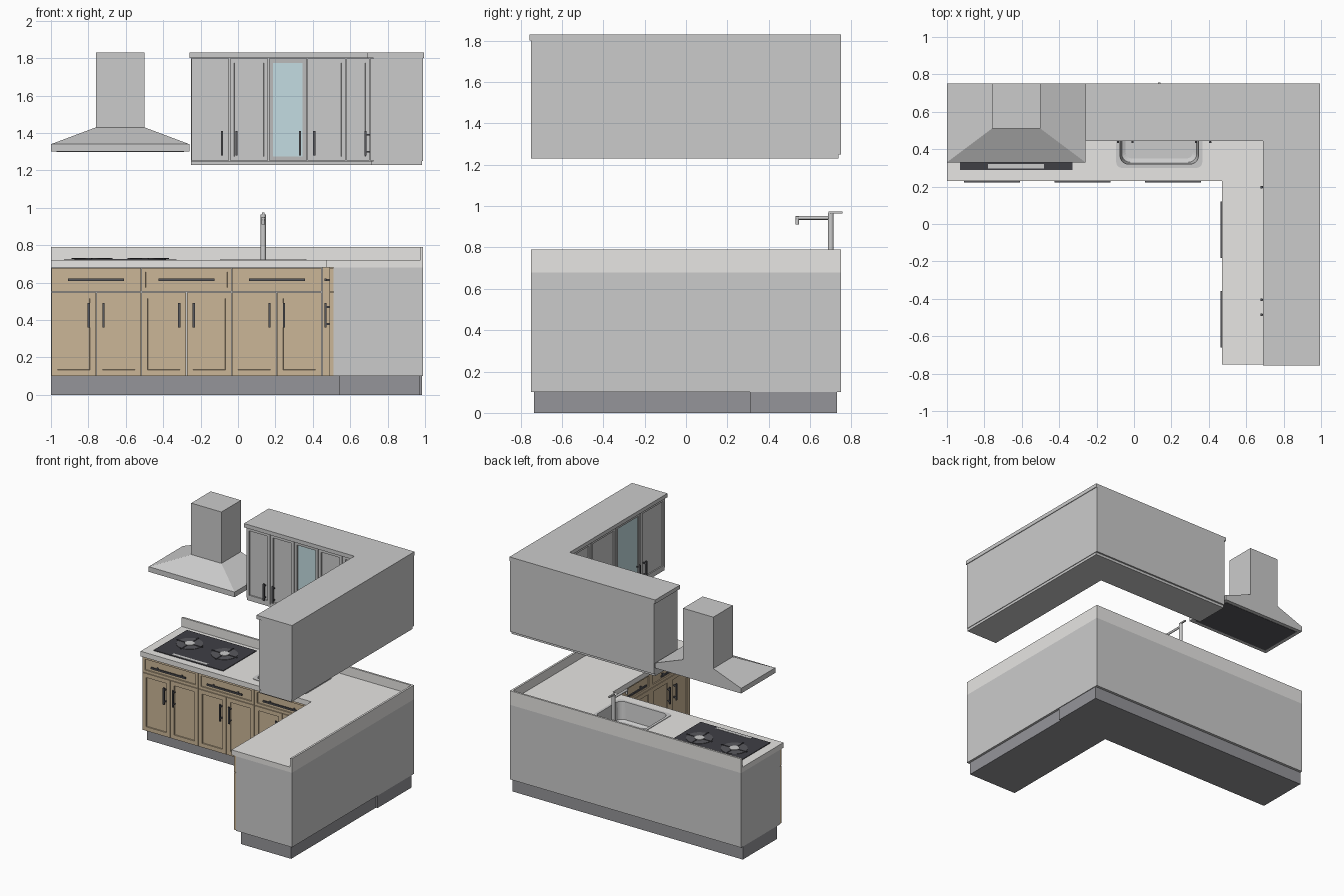
import bpy, bmesh, math
from mathutils import Vector

if "Cube" in bpy.data.objects:
    bpy.data.objects.remove(bpy.data.objects["Cube"])


def material(name, *rgb):
    m = bpy.data.materials.new(name)
    m.diffuse_color = (*rgb, 1)
    m.use_nodes = True
    m.node_tree.nodes["Principled BSDF"].inputs["Base Color"].default_value = m.diffuse_color
    return m


WOOD = material("wood", 0.60, 0.47, 0.31)
STONE = material("stone", 0.80, 0.79, 0.77)
PLINTH = material("plinth_grey", 0.30, 0.30, 0.32)
DARK = material("dark_metal", 0.10, 0.10, 0.11)
BLACK = material("black_glass", 0.05, 0.05, 0.06)
GLASS = material("glass", 0.55, 0.72, 0.76)


def finish(bm, name, *mats):
    bmesh.ops.recalc_face_normals(bm, faces=bm.faces)
    me = bpy.data.meshes.new(name)
    bm.to_mesh(me)
    bm.free()
    ob = bpy.data.objects.new(name, me)
    bpy.context.collection.objects.link(ob)
    for m in mats:
        if m:
            me.materials.append(m)
    return ob


def add_box(bm, lo, hi):
    vs = bmesh.ops.create_cube(bm, size=1)["verts"]
    for v in vs:
        v.co = Vector([lo[i] if v.co[i] < 0 else hi[i] for i in range(3)])
    return vs


def box(name, x0, x1, y0, y1, z0, z1, mat=None):
    bm = bmesh.new()
    add_box(bm, (x0, y0, z0), (x1, y1, z1))
    return finish(bm, name, mat)


def prism(name, pts, z0, z1, mat=None):
    bm = bmesh.new()
    f = bm.faces.new([bm.verts.new((x, y, z0)) for x, y in pts])
    top = bmesh.ops.extrude_face_region(bm, geom=[f])["geom"]
    for v in top:
        if isinstance(v, bmesh.types.BMVert):
            v.co.z = z1
    return finish(bm, name, mat)


def corner_run(name, x0, xin, x1, y0, yin, y1, z0, z1, mat=None):
    pts = [(x0, y1), (x0, yin), (xin, yin), (xin, y0), (x1, y0), (x1, y1)]
    return prism(name, pts, z0, z1, mat)


def cylinder(name, a, b, r, mat=None, n=20):
    a, b = Vector(a), Vector(b)
    bm = bmesh.new()
    bmesh.ops.create_cone(bm, cap_ends=True, segments=n, radius1=r, radius2=r, depth=(b - a).length)
    rot = Vector((0, 0, 1)).rotation_difference(b - a).to_matrix()
    for v in bm.verts:
        v.co = rot @ v.co + (a + b) / 2
    ob = finish(bm, name, mat)
    for p in ob.data.polygons:
        p.use_smooth = len(p.vertices) == 4
    return ob


def place(side, front, u, d, z):
    # u runs along the cabinet front, d points out of it
    return (u, front - d, z) if side == "back" else (front - d, u, z)


def span(bm, side, front, u0, u1, d0, d1, z0, z1):
    p, q = place(side, front, u0, d0, z0), place(side, front, u1, d1, z1)
    return add_box(bm, [min(s) for s in zip(p, q)], [max(s) for s in zip(p, q)])


def panel(name, side, front, u0, u1, z0, z1, mat=None, glass=False, border=0.045):
    bm = bmesh.new()
    g = 0.002
    span(bm, side, front, u0 + g, u1 - g, -0.02, 0, z0 + g, z1 - g)
    bmesh.ops.recalc_face_normals(bm, faces=bm.faces)
    out = Vector((0, -1, 0)) if side == "back" else Vector((-1, 0, 0))
    face = max(bm.faces, key=lambda f: f.normal.dot(out))
    bmesh.ops.inset_individual(bm, faces=[face], thickness=border)
    bmesh.ops.inset_individual(bm, faces=[face], thickness=0.001, depth=-0.008)
    if glass:
        face.material_index = 1
        return finish(bm, name, material("frame_grey", 0.5, 0.5, 0.5), GLASS)
    return finish(bm, name, mat)


def handle(name, side, front, u0, u1, z0, z1):
    bm = bmesh.new()
    t = 0.005
    upright = z1 - z0 > u1 - u0
    span(bm, side, front, u0, u1, 0.018, 0.028, z0, z1)
    for k in (0.15, 0.85):
        u = (u0 + u1) / 2 if upright else u0 + k * (u1 - u0)
        z = z0 + k * (z1 - z0) if upright else (z0 + z1) / 2
        span(bm, side, front, u - t, u + t, 0, 0.02, z - t, z + t)
    return finish(bm, name, DARK)


def round_rect(x0, x1, y0, y1, r, n=5):
    pts = []
    for i, (cx, cy) in enumerate([(x1 - r, y1 - r), (x0 + r, y1 - r), (x0 + r, y0 + r), (x1 - r, y0 + r)]):
        for k in range(n + 1):
            a = math.pi / 2 * (i + k / n)
            pts.append((cx + r * math.cos(a), cy + r * math.sin(a)))
    return pts


# Plinths, base carcass, worktop and upstands
box("plinth_back", -1, 0.985, 0.31, 0.73, 0, 0.1, PLINTH)
box("plinth_right", 0.54, 0.972, -0.735, 0.31, 0, 0.1, PLINTH)
carcass = corner_run("base_carcass", -1, 0.51, 0.99, -0.75, 0.27, 0.75, 0.1, 0.68)
worktop = corner_run("worktop", -1, 0.47, 0.99, -0.75, 0.23, 0.75, 0.68, 0.72, STONE)
corner_run("upstand", -1, 0.975, 0.99, -0.75, 0.735, 0.75, 0.72, 0.79, STONE)

# Base units: one drawer over a pair of doors
for side, front, start, width, count in (("back", 0.25, -1, 0.483, 3), ("right", 0.49, -0.748, 0.478, 2)):
    for i in range(count):
        u0 = start + i * width
        u1, mid = u0 + width, u0 + width / 2
        tag = f"{side}_{i + 1}"
        panel("drawer_" + tag, side, front, u0, u1, 0.55, 0.68, WOOD, border=0.03)
        handle("drawer_handle_" + tag, side, front, mid - 0.15, mid + 0.15, 0.609, 0.621)
        for s, a, b in ((-1, u0, mid), (1, mid, u1)):
            panel("door_" + tag, side, front, a, b, 0.1, 0.55, WOOD)
            h = mid + s * 0.039
            handle("door_handle_" + tag, side, front, h - 0.006, h + 0.006, 0.36, 0.49)
box("corner_filler_back", 0.451, 0.51, 0.25, 0.27, 0.1, 0.68, WOOD)
box("corner_filler_right", 0.49, 0.51, 0.21, 0.25, 0.1, 0.68, WOOD)

# Wall cabinets with cornice and light rail
corner_run("wall_carcass", -0.25, 0.725, 0.99, -0.75, 0.48, 0.75, 1.25, 1.80)
corner_run("cornice", -0.26, 0.69, 0.995, -0.757, 0.445, 0.75, 1.80, 1.83)
corner_run("light_rail", -0.25, 0.71, 0.985, -0.75, 0.465, 0.737, 1.23, 1.25)
uppers = {
    "back": (0.46, [-0.25, -0.045, 0.163, 0.37, 0.577, 0.705], [-0.085, -0.008, 0.332, 0.408]),
    "right": (0.705, [-0.748, -0.445, -0.143, 0.16, 0.46], [-0.485, -0.405, 0.197]),
}
for side, (front, edges, pulls) in uppers.items():
    pane = 2 if side == "back" else 1
    for i, (a, b) in enumerate(zip(edges, edges[1:])):
        panel(f"wall_door_{side}_{i + 1}", side, front, a, b, 1.25, 1.80,
              glass=i == pane, border=0.032)
    for h in pulls:
        handle("wall_handle_" + side, side, front, h - 0.006, h + 0.006, 1.28, 1.41)

# Extractor hood: rim, sloped canopy, chimney
box("hood_rim", -1, -0.26, 0.33, 0.75, 1.30, 1.34)
canopy = bmesh.new()
for v in add_box(canopy, (-1, 0.33, 1.34), (-0.26, 0.75, 1.43)):
    if v.co.z > 1.4:
        v.co.x = -0.76 if v.co.x < -0.6 else -0.50
        v.co.y = max(v.co.y, 0.51)
finish(canopy, "hood_canopy")
box("hood_chimney", -0.76, -0.50, 0.51, 0.75, 1.43, 1.83)
box("hood_filter", -0.97, -0.29, 0.36, 0.72, 1.298, 1.301, DARK)

# Cooktop with two burners and a control strip
box("cooktop", -0.93, -0.33, 0.29, 0.70, 0.72, 0.725, BLACK)
box("control_strip", -0.78, -0.48, 0.298, 0.322, 0.725, 0.727)
for x in (-0.78, -0.48):
    y = 0.52
    cylinder("burner_ring", (x, y, 0.725), (x, y, 0.728), 0.095, DARK, 32)
    cylinder("burner_cap", (x, y, 0.728), (x, y, 0.732), 0.035)
    for dx, dy in ((0.11, 0.005), (0.005, 0.11)):
        box("burner_grate", x - dx, x + dx, y - dy, y + dy, 0.727, 0.731, BLACK)

# Sink: hole through worktop, then a rim and basin
cutter = prism("sink_cutter", round_rect(-0.085, 0.355, 0.31, 0.64, 0.04), 0.56, 0.8)
cutter.hide_render = True
cutter.hide_set(True)
for ob in (carcass, worktop):
    mod = ob.modifiers.new("sink_hole", "BOOLEAN")
    mod.operation, mod.object, mod.solver = "DIFFERENCE", cutter, "EXACT"
bm = bmesh.new()
loops = []
for inset, r, z in ((0, 0.03, 0.72), (0, 0.03, 0.724), (0.02, 0.045, 0.724), (0.03, 0.045, 0.59), (0.05, 0.035, 0.58)):
    pts = round_rect(-0.095 + inset, 0.365 - inset, 0.30 + inset, 0.65 - inset, r)
    loops.append([bm.verts.new((x, y, z)) for x, y in pts])
for a, b in zip(loops, loops[1:]):
    for i in range(len(a)):
        j = (i + 1) % len(a)
        bm.faces.new((a[i], a[j], b[j], b[i]))
bm.faces.new(loops[-1])
finish(bm, "sink")
cylinder("sink_drain", (0.135, 0.475, 0.58), (0.135, 0.475, 0.584), 0.03, DARK)

# Tap
cylinder("tap_column", (0.135, 0.70, 0.72), (0.135, 0.70, 0.965), 0.014)
cylinder("tap_spout", (0.135, 0.70, 0.943), (0.135, 0.53, 0.943), 0.009)
cylinder("tap_nozzle", (0.135, 0.538, 0.95), (0.135, 0.538, 0.91), 0.009)
box("tap_lever", 0.129, 0.141, 0.69, 0.757, 0.965, 0.975)
